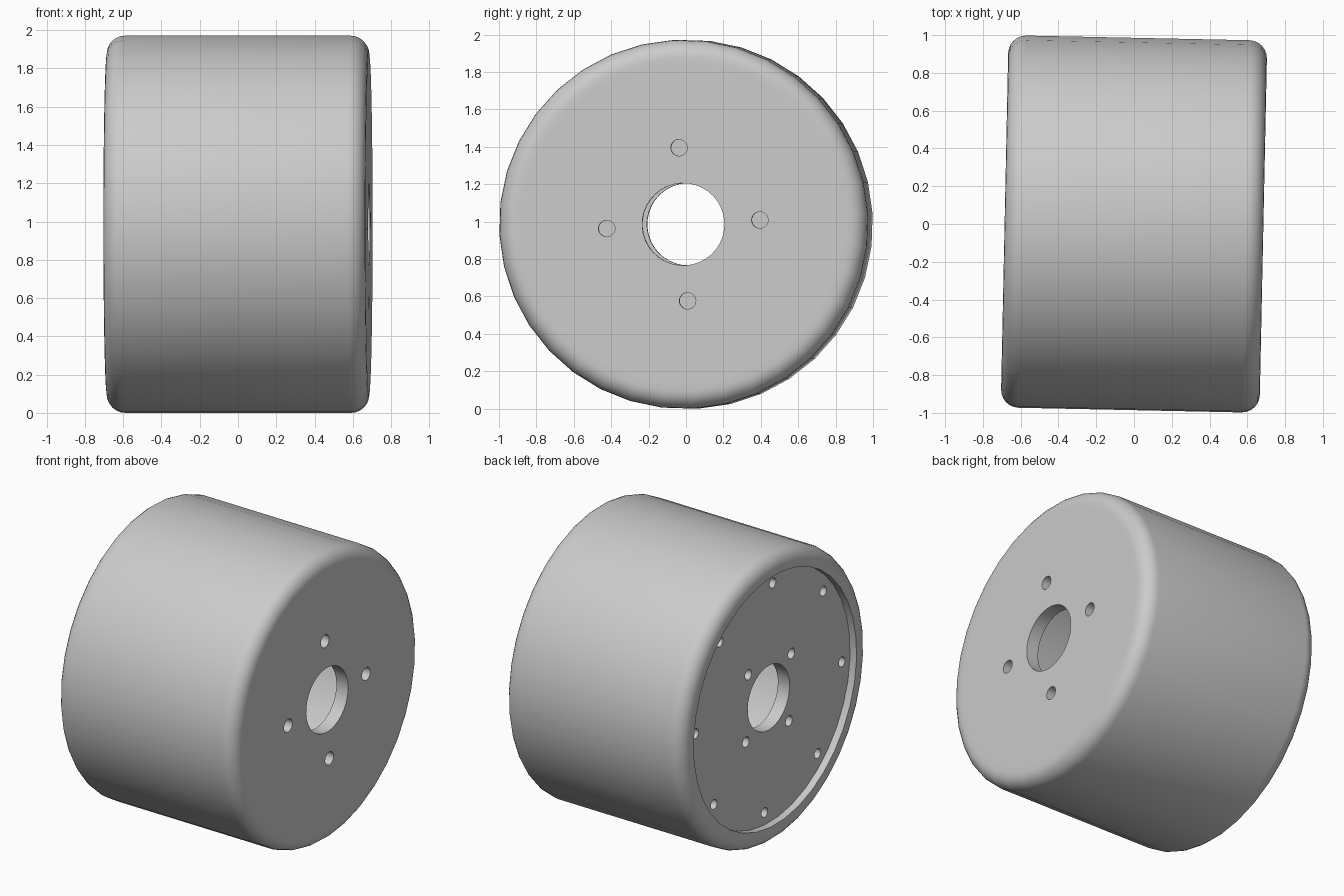
import bpy, bmesh, math
from mathutils import Matrix, Vector

cube = bpy.data.objects.get("Cube")
if cube:
    bpy.data.objects.remove(cube, do_unlink=True)

SEGMENTS = 36
RADIUS = 0.987        # outer drum radius
HALF = 0.685          # half the drum width
FILLET = 0.095        # shoulder rounding
RIM = 0.855           # inner radius of the drum shell
BORE = 0.22           # axle opening
ROLL, YAW = math.radians(3.2), math.radians(-1.2)

# Pose shared by every part
POSE = (Matrix.Translation((0, 0, RADIUS * math.cos(ROLL)))
        @ Matrix.Rotation(YAW, 4, 'Z') @ Matrix.Rotation(ROLL, 4, 'X'))

grey = bpy.data.materials.new("light_grey")
grey.use_nodes = True
grey.diffuse_color = (0.6, 0.6, 0.6, 1)
grey.node_tree.nodes["Principled BSDF"].inputs["Base Color"].default_value = (0.6, 0.6, 0.6, 1)


def make_object(name, bm):
    bmesh.ops.recalc_face_normals(bm, faces=bm.faces)
    mesh = bpy.data.meshes.new(name)
    bm.to_mesh(mesh)
    bm.free()
    mesh.materials.append(grey)
    obj = bpy.data.objects.new(name, mesh)
    bpy.context.collection.objects.link(obj)
    obj.matrix_world = POSE
    return obj


def lathe(name, profile):
    """Revolve a closed (x, radius) outline around the x axis."""
    bm = bmesh.new()
    rings = []
    for i in range(SEGMENTS):
        a = math.tau * i / SEGMENTS
        rings.append([bm.verts.new((x, r * math.cos(a), r * math.sin(a))) for x, r in profile])
    n = len(profile)
    for i in range(SEGMENTS):
        a, b = rings[i], rings[(i + 1) % SEGMENTS]
        for j in range(n):
            k = (j + 1) % n
            bm.faces.new((a[j], a[k], b[k], b[j]))
    return make_object(name, bm)


def drill(obj, x, circles):
    """Cut rings of bolt holes: (count, circle radius, first angle, hole radius)."""
    bm = bmesh.new()
    for count, ring, start, hole in circles:
        for i in range(count):
            a = math.radians(start) + math.tau * i / count
            spot = Matrix.Translation(Vector((x, ring * math.cos(a), ring * math.sin(a))))
            bmesh.ops.create_cone(bm, cap_ends=True, segments=20, radius1=hole, radius2=hole,
                                  depth=0.3, matrix=spot @ Matrix.Rotation(math.pi / 2, 4, 'Y'))
    cutter = make_object("bolt_hole_cutter", bm)
    cutter.hide_render = True
    mod = obj.modifiers.new("bolt_holes", 'BOOLEAN')
    mod.operation = 'DIFFERENCE'
    mod.solver = 'EXACT'
    mod.object = cutter
    bpy.context.view_layer.objects.active = obj
    bpy.ops.object.modifier_apply(modifier=mod.name)
    bpy.data.objects.remove(cutter, do_unlink=True)


def plate(name, x0, x1):
    return lathe(name, [(x0, BORE), (x1, BORE), (x1, RIM), (x0, RIM)])


# Drum shell with rounded shoulders
steps = 6
arc = [(HALF - FILLET + FILLET * math.sin(t), RADIUS - FILLET + FILLET * math.cos(t))
       for t in (math.pi / 2 * i / steps for i in range(steps + 1))]
outline = [(-x, r) for x, r in reversed(arc)] + arc + [(HALF, RIM), (-HALF, RIM)]
drum = lathe("drum_shell", outline)

# End plates: one flush, one set back inside the rim
flush = plate("flush_end_plate", HALF - 0.09, HALF)
drill(flush, HALF, [(4, 0.41, 0, 0.044)])

recessed = plate("recessed_end_plate", -HALF + 0.05, -HALF + 0.14)
drill(recessed, -HALF + 0.09, [(4, 0.32, 45, 0.035), (8, 0.77, 0, 0.033)])

# Smooth curved surfaces, keep the edges crisp
bpy.ops.object.select_all(action='DESELECT')
for obj in (drum, flush, recessed):
    obj.select_set(True)
bpy.context.view_layer.objects.active = drum
bpy.ops.object.shade_smooth_by_angle(angle=math.radians(30))
